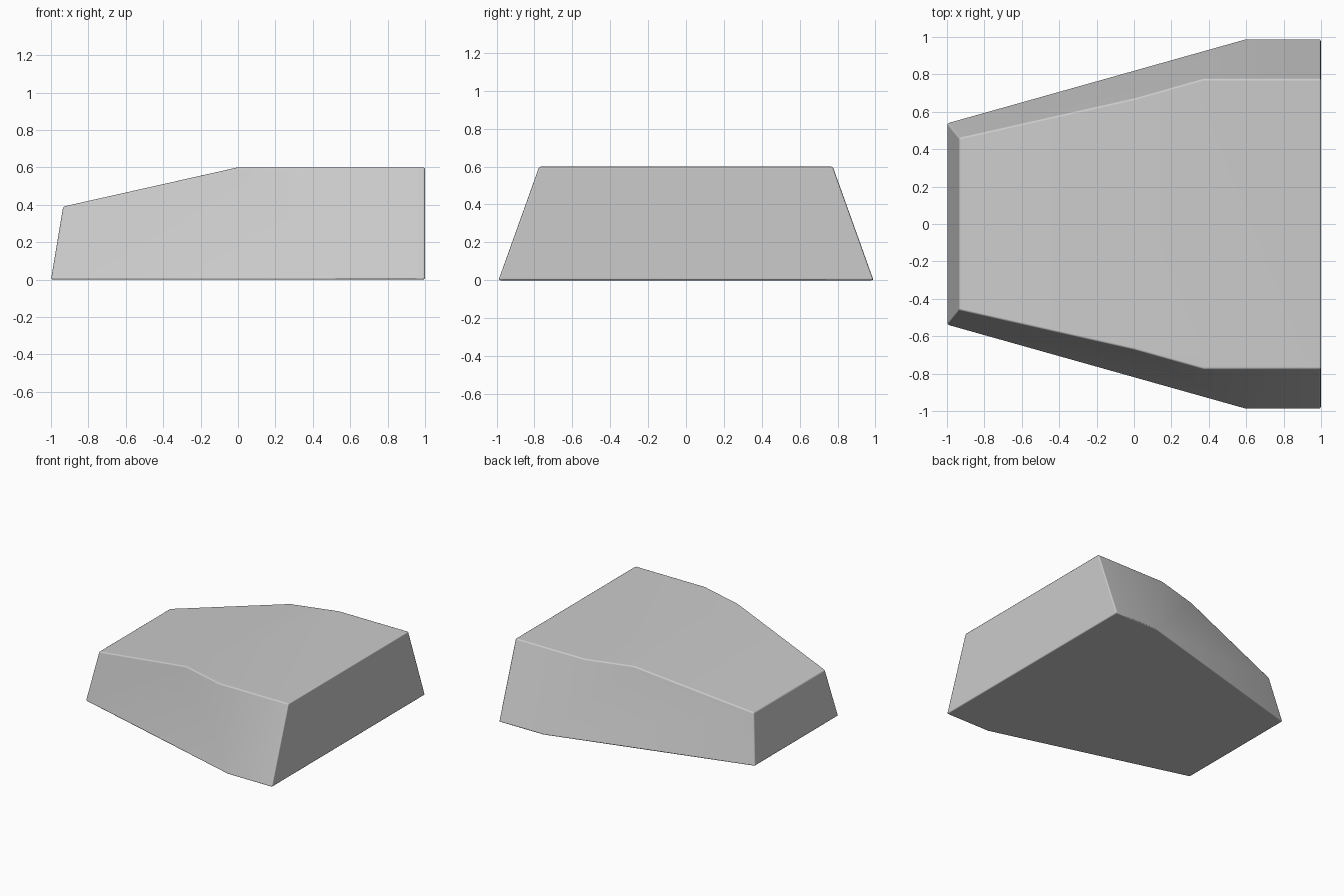
import bpy, bmesh
from math import radians
from mathutils import Vector

cube = bpy.data.objects.get("Cube")
if cube:
    bpy.data.objects.remove(cube, do_unlink=True)

# Plain grey finish
grey = bpy.data.materials.new("plain_grey")
grey.use_nodes = True
grey.diffuse_color = (0.6, 0.6, 0.6, 1)
grey.node_tree.nodes["Principled BSDF"].inputs["Base Color"].default_value = (0.6, 0.6, 0.6, 1)

LENGTH, WIDTH, HEIGHT = 2.0, 1.98, 0.6


def trim(bm, a, b, c):
    """Slice along the plane through three points, drop the outer side, cap it."""
    a, b, c = Vector(a), Vector(b), Vector(c)
    normal = (b - a).cross(c - a).normalized()
    if normal.dot(a - Vector((0.5, 0, 0.2))) < 0:
        normal.negate()
    cut = bmesh.ops.bisect_plane(bm, geom=bm.verts[:] + bm.edges[:] + bm.faces[:],
                                 plane_co=a, plane_no=normal, clear_outer=True)
    rim = [e for e in cut["geom_cut"] if isinstance(e, bmesh.types.BMEdge)]
    bmesh.ops.edgeloop_fill(bm, edges=rim)


# Wedge body: a block trimmed by its sloping sides, ramp and narrow end
bm = bmesh.new()
bmesh.ops.create_cube(bm, size=1)
bmesh.ops.scale(bm, vec=(LENGTH, WIDTH, HEIGHT), verts=bm.verts)
bmesh.ops.translate(bm, vec=(0, 0, HEIGHT / 2), verts=bm.verts)

for s in (-1, 1):
    trim(bm, (1, s * 0.99, 0), (0.6, s * 0.99, 0), (1, s * 0.775, HEIGHT))
    trim(bm, (-1, s * 0.54, 0), (0.6, s * 0.99, 0), (0.37, s * 0.775, HEIGHT))
trim(bm, (0, -1, HEIGHT), (0, 1, HEIGHT), (-0.935, 0, 0.39))
trim(bm, (-1, -1, 0), (-1, 1, 0), (-0.935, 0, 0.39))

bmesh.ops.remove_doubles(bm, verts=bm.verts, dist=0.0005)
bmesh.ops.recalc_face_normals(bm, faces=bm.faces)
for face in bm.faces:
    face.smooth = True

mesh = bpy.data.meshes.new("wedge_body")
bm.to_mesh(mesh)
bm.free()
mesh.materials.append(grey)
body = bpy.data.objects.new("wedge_body", mesh)
bpy.context.collection.objects.link(body)

# Narrow rounding on the main edges
bevel = body.modifiers.new("edge_rounding", "BEVEL")
bevel.width = 0.01
bevel.segments = 2
bevel.limit_method = "ANGLE"
bevel.angle_limit = radians(30)
bevel.harden_normals = True
